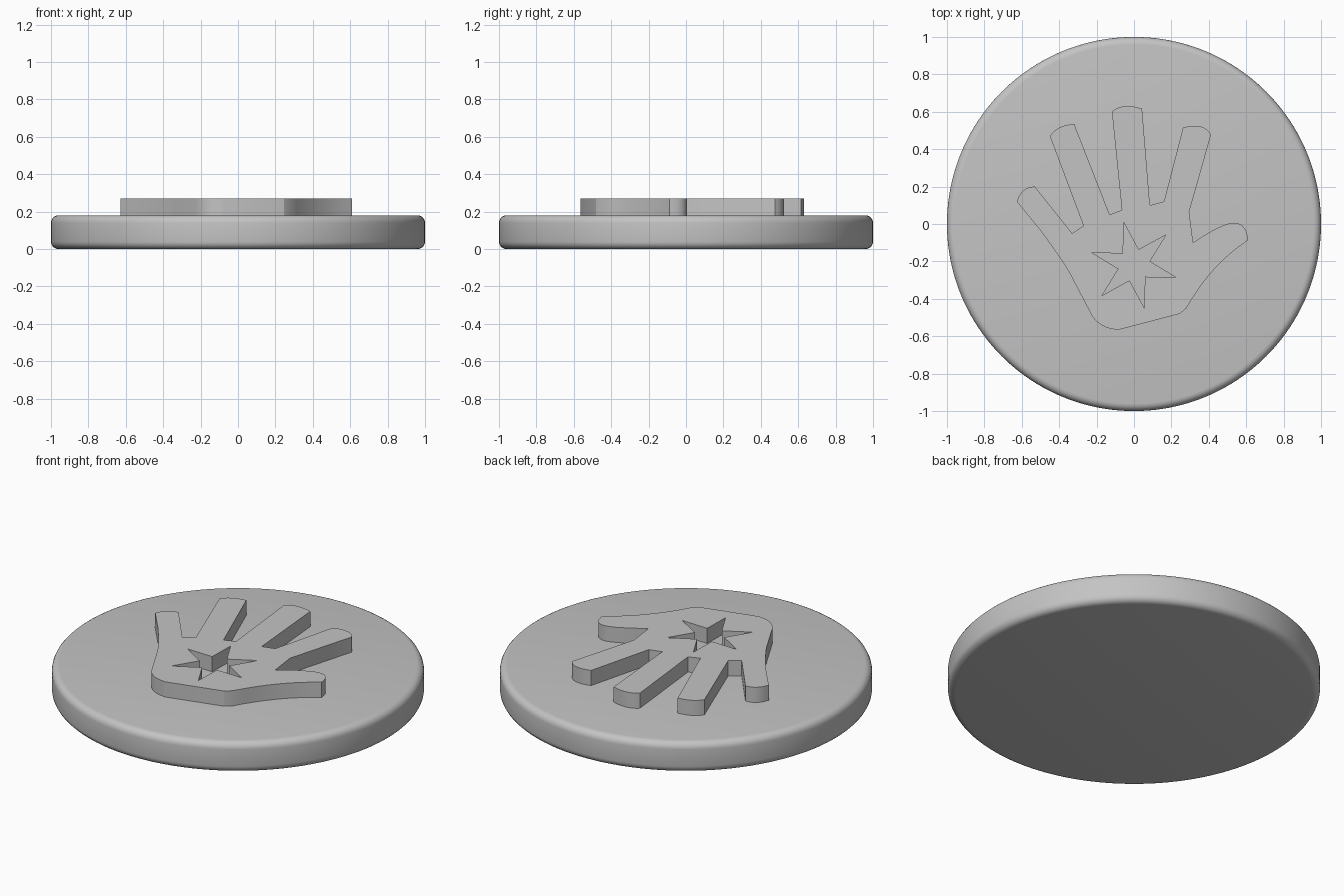
import bpy
import bmesh
from math import cos, sin, radians

cube = bpy.data.objects.get("Cube")
if cube:
    bpy.data.objects.remove(cube, do_unlink=True)

DISC_TOP = 0.18
HAND_TOP = 0.27
EMBED = 0.01

# Single stone colour
stone = bpy.data.materials.new("plain grey")
stone.use_nodes = True
colour = (0.55, 0.55, 0.55, 1.0)
stone.diffuse_color = colour
stone.node_tree.nodes["Principled BSDF"].inputs["Base Color"].default_value = colour


def select_only(obj):
    bpy.ops.object.select_all(action="DESELECT")
    obj.select_set(True)
    bpy.context.view_layer.objects.active = obj


def smooth(obj, angle):
    select_only(obj)
    bpy.ops.object.shade_smooth_by_angle(angle=radians(angle))


def arc(start, through, end, steps=8):
    """Points of a smooth bend from start to end passing the middle point."""
    bend = [2 * m - (a + b) / 2 for a, m, b in zip(start, through, end)]
    points = []
    for i in range(steps + 1):
        t = i / steps
        points.append(tuple((1 - t) ** 2 * a + 2 * t * (1 - t) * c + t * t * b
                            for a, c, b in zip(start, bend, end)))
    return points


def star(centre, outer, inner, count, turn):
    points = []
    for i in range(count * 2):
        radius = inner if i % 2 else outer
        angle = radians(turn + i * 180 / count)
        points.append((centre[0] + radius * cos(angle),
                       centre[1] + radius * sin(angle)))
    return points


# Round base disc with softened rims
bm = bmesh.new()
bmesh.ops.create_cone(bm, cap_ends=True, segments=160, radius1=1, radius2=1,
                      depth=DISC_TOP)
bmesh.ops.translate(bm, verts=bm.verts, vec=(0, 0, DISC_TOP / 2))
rims = [e for e in bm.edges if abs(e.verts[0].co.z - e.verts[1].co.z) < 0.001]
bmesh.ops.bevel(bm, geom=rims, offset=0.04, segments=5, profile=0.5,
                affect="EDGES")
mesh = bpy.data.meshes.new("base_disc")
bm.to_mesh(mesh)
bm.free()
disc = bpy.data.objects.new("base_disc", mesh)
bpy.context.collection.objects.link(disc)
mesh.materials.append(stone)
smooth(disc, 30)

# Hand outline: each finger is a rounded tip, then the gap beside it
outline = arc((-0.627, 0.12), (-0.59, 0.18), (-0.53, 0.2))            # little
outline += [(-0.33, -0.05), (-0.27, -0.01)]
outline += arc((-0.45, 0.47), (-0.4, 0.515), (-0.32, 0.535))          # ring
outline += [(-0.13, 0.05), (-0.065, 0.075)]
outline += arc((-0.118, 0.6), (-0.05, 0.63), (0.043, 0.616))          # middle
outline += [(0.085, 0.1), (0.16, 0.12)]
outline += arc((0.262, 0.515), (0.355, 0.522), (0.412, 0.477))        # index
outline += [(0.295, 0.065)]
outline += arc((0.316, -0.1), (0.42, -0.035), (0.51, 0.004))          # thumb
outline += arc((0.51, 0.004), (0.58, -0.01), (0.61, -0.087))[1:]
outline += arc((0.61, -0.087), (0.43, -0.24), (0.28, -0.45))[1:]
outline += [(0.245, -0.48)]
outline += arc((-0.08, -0.565), (-0.165, -0.545), (-0.225, -0.49))    # heel
outline += arc((-0.34, -0.27), (-0.4, -0.175), (-0.5, -0.035))

# Raised hand with a star opening in the palm
curve = bpy.data.curves.new("hand", "CURVE")
curve.dimensions = "2D"
curve.fill_mode = "BOTH"
curve.extrude = (HAND_TOP - DISC_TOP + EMBED) / 2
for loop in (outline, star((0, -0.22), 0.235, 0.085, 6, 103.5)):
    spline = curve.splines.new("POLY")
    spline.points.add(len(loop) - 1)
    for point, (x, y) in zip(spline.points, loop):
        point.co = (x, y, 0, 1)
    spline.use_cyclic_u = True
hand = bpy.data.objects.new("hand", curve)
bpy.context.collection.objects.link(hand)
hand.location.z = (HAND_TOP + DISC_TOP - EMBED) / 2
select_only(hand)
bpy.ops.object.convert(target="MESH")
hand = bpy.context.view_layer.objects.active

# Join the hand's walls and caps into one solid
bm = bmesh.new()
bm.from_mesh(hand.data)
bmesh.ops.remove_doubles(bm, verts=bm.verts, dist=0.0005)
bmesh.ops.recalc_face_normals(bm, faces=bm.faces)
bm.to_mesh(hand.data)
bm.free()
hand.data.materials.clear()
hand.data.materials.append(stone)
smooth(hand, 25)
